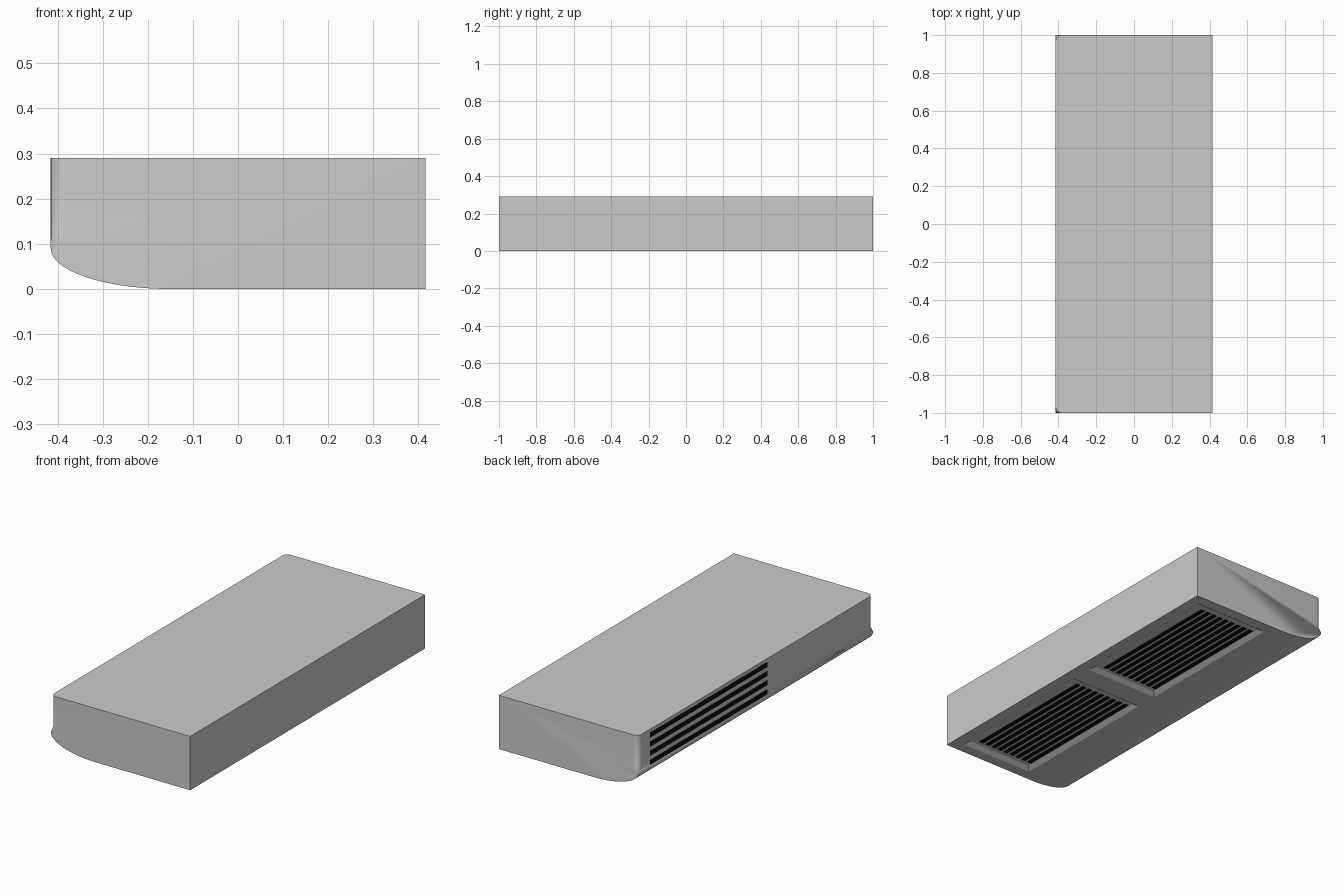
import bpy, bmesh, math

if "Cube" in bpy.data.objects:
    bpy.data.objects.remove(bpy.data.objects["Cube"])

W, H, R = 0.415, 0.29, 0.032        # half width, height, corner radius
LIP, NECK = 0.09, 0.12              # top of the curved belly, start of rounded corners

black = bpy.data.materials.new("dark_slot")
black.diffuse_color = (0.004, 0.004, 0.004, 1)
black.use_nodes = True
black.node_tree.nodes["Principled BSDF"].inputs["Base Color"].default_value = black.diffuse_color


def mesh_object(name, bm, material=None):
    bmesh.ops.recalc_face_normals(bm, faces=bm.faces[:])
    me = bpy.data.meshes.new(name)
    bm.to_mesh(me)
    bm.free()
    ob = bpy.data.objects.new(name, me)
    bpy.context.collection.objects.link(ob)
    if material:
        me.materials.append(material)
    return ob


def add_box(bm, lo, hi):
    vs = bmesh.ops.create_cube(bm, size=1)["verts"]
    for v in vs:
        for i in range(3):
            v.co[i] = lo[i] if v.co[i] < 0 else hi[i]


# Casing: belly profile swept along y, with rounded upright corners on the left
bm = bmesh.new()
N, C = 14, 6
belly = [(W, 0)] + [(-0.15 - 0.265 * math.sin(t), LIP - LIP * math.cos(t))
                    for t in (math.pi / 2 * i / N for i in range(N + 1))]
ends = []
for s in (1, -1):
    low = [bm.verts.new((x, s, z)) for x, z in belly]
    arc = [(-W + R - R * math.sin(a), s * (1 - R + R * math.cos(a)))
           for a in (math.pi / 2 * i / C for i in range(C + 1))]
    neck = [bm.verts.new((x, y, NECK)) for x, y in arc]
    rim = [bm.verts.new((x, y, H)) for x, y in arc]
    back = bm.verts.new((W, s, H))
    bm.faces.new([back] + low + [neck[0], rim[0]])
    for i in range(C):
        bm.faces.new((neck[i], neck[i + 1], rim[i + 1], rim[i]))
        bm.faces.new((neck[i], neck[i + 1], low[-1]))
    ends.append((low, neck, rim, back))
(l0, n0, r0, b0), (l1, n1, r1, b1) = ends
for i in range(len(l0) - 1):
    bm.faces.new((l0[i], l0[i + 1], l1[i + 1], l1[i]))
bm.faces.new((b0, l0[0], l1[0], b1))
bm.faces.new([b0] + r0 + r1[::-1] + [b1])
bm.faces.new((l0[-1], n0[-1], r0[-1], r1[-1], n1[-1], l1[-1]))
casing = mesh_object("casing", bm)

# Two shallow bevelled recesses in the underside
DEPTH, SLOPE = 0.015, 0.025
X0, X1, Y0, Y1 = -0.085, 0.355, 0.06, 0.94
bm = bmesh.new()
for s in (1, -1):
    rings = []
    for z, d in ((-DEPTH, -SLOPE), (DEPTH, SLOPE)):
        rings.append([bm.verts.new((x, s * y, z)) for x, y in (
            (X0 + d, Y0 + d), (X1 - d, Y0 + d), (X1 - d, Y1 - d), (X0 + d, Y1 - d))])
    a, b = rings
    bm.faces.new(a)
    bm.faces.new(b)
    for i in range(4):
        j = (i + 1) % 4
        bm.faces.new((a[i], a[j], b[j], b[i]))
cutter = mesh_object("recess_cutter", bm)
cutter.hide_render = True
mod = casing.modifiers.new("recesses", "BOOLEAN")
mod.object, mod.operation, mod.solver = cutter, "DIFFERENCE", "EXACT"
bpy.context.view_layer.objects.active = casing
casing.select_set(True)
bpy.ops.object.modifier_apply(modifier=mod.name)
bpy.data.objects.remove(cutter)
bpy.ops.object.shade_smooth_by_angle(angle=math.radians(30))

# Dark grille slots under both halves
for name, s in (("grille_slots_back", 1), ("grille_slots_front", -1)):
    bm = bmesh.new()
    for i in range(9):
        x = 0.28 - 0.04 * i
        ys = sorted((s * 0.11, s * 0.885))
        add_box(bm, (x - 0.012, ys[0], DEPTH - 0.003), (x + 0.012, ys[1], DEPTH + 0.005))
    mesh_object(name, bm, black)

# Dark outlet slots on the left face
bm = bmesh.new()
for i in range(4):
    z = 0.258 - 0.049 * i
    add_box(bm, (-W - 0.001, -0.10, z - 0.013), (-W + 0.01, 0.90, z + 0.013))
mesh_object("outlet_slots", bm, black)
